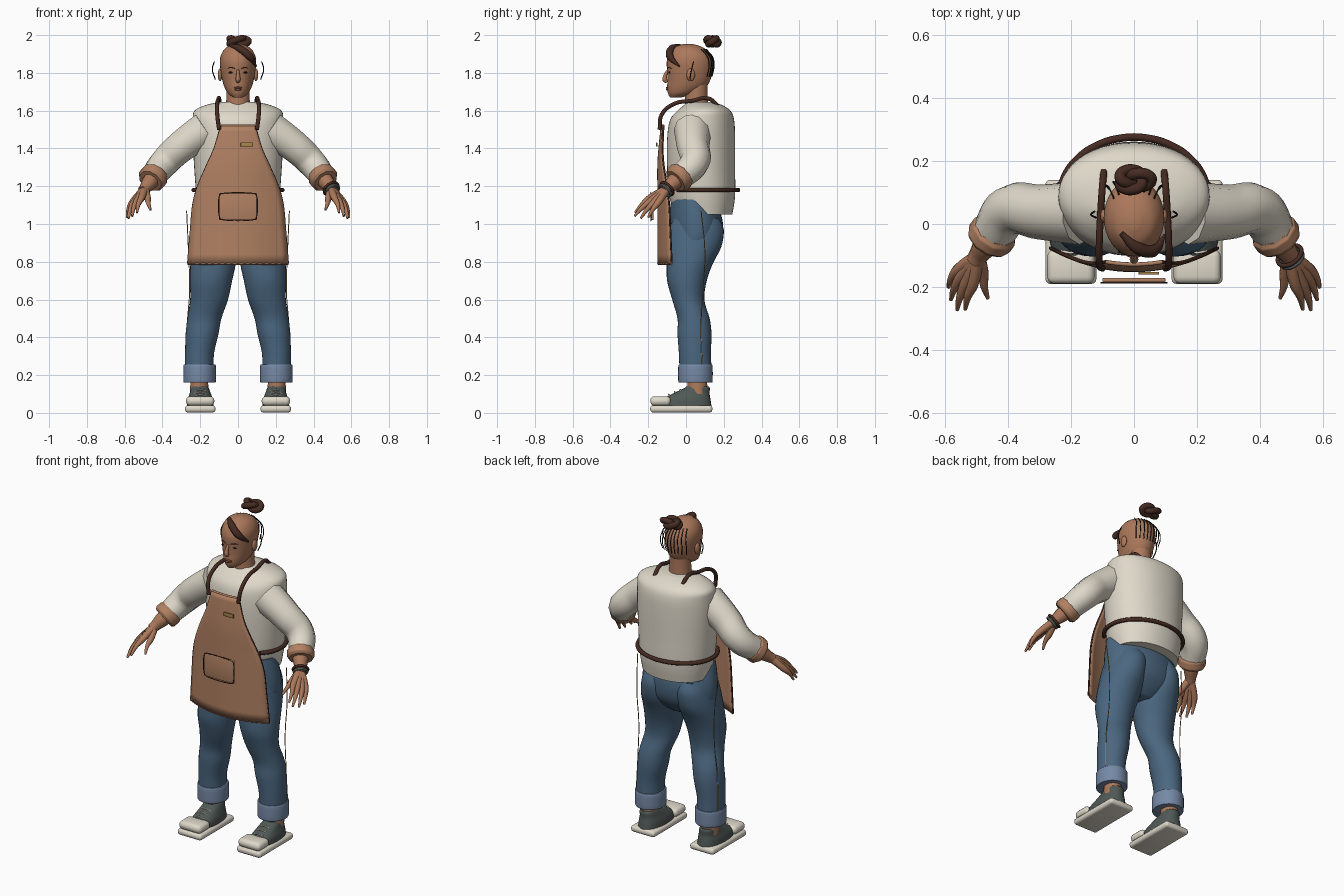
import bpy, bmesh, math
from mathutils import Vector, Matrix

default = bpy.data.objects.get("Cube")
if default:
    bpy.data.objects.remove(default, do_unlink=True)


def material(name, colour):
    mat = bpy.data.materials.new(name)
    mat.use_nodes = True
    mat.diffuse_color = (*colour, 1)
    for node in mat.node_tree.nodes:
        if node.type == 'BSDF_PRINCIPLED':
            node.inputs["Base Color"].default_value = (*colour, 1)
            node.inputs["Roughness"].default_value = 0.8
    return mat


SKIN = material("skin", (.41, .19, .105))
HAIR = material("dark brown", (.06, .024, .016))
CREAM = material("cream cloth", (.74, .69, .59))
TAN = material("tan canvas", (.44, .22, .125))
DENIM = material("blue denim", (.07, .135, .215))
FADED = material("faded denim", (.18, .25, .38))
GREY = material("shoe grey", (.08, .1, .095))
LIP = material("lip brown", (.28, .095, .06))
BRASS = material("brass", (.4, .23, .07))
BLACK = material("near black", (.015, .012, .01))


def finish(obj, mat):
    """Give an object its colour and smooth shading."""
    obj.data.materials.clear()
    obj.data.materials.append(mat)
    bpy.ops.object.select_all(action='DESELECT')
    obj.select_set(True)
    bpy.context.view_layer.objects.active = obj
    bpy.ops.object.shade_smooth_by_angle(angle=math.radians(45))
    return obj


def from_bmesh(name, bm, mat):
    bmesh.ops.recalc_face_normals(bm, faces=bm.faces[:])
    mesh = bpy.data.meshes.new(name)
    bm.to_mesh(mesh)
    bm.free()
    obj = bpy.data.objects.new(name, mesh)
    bpy.context.scene.collection.objects.link(obj)
    return finish(obj, mat)


def smooth_rows(rows, steps=4):
    """Interpolate rows of numbers with a smooth spline."""
    out, last = [], len(rows) - 1
    for i in range(last):
        a, b, c, d = (Vector(rows[min(max(i + k, 0), last)]) for k in (-1, 0, 1, 2))
        for s in range(steps):
            t = s / steps
            out.append(b + (c - a) * (t / 2) + (2 * a - 5 * b + 4 * c - d) * (t * t / 2)
                       + (3 * b - a - 3 * c + d) * (t ** 3 / 2))
    return out + [Vector(rows[last])]


def loft(name, rows, mat, side=1, power=2, segments=32):
    """Stack of level ovals; each row is height, centre x, centre y, radius x, radius y."""
    bm, rings = bmesh.new(), []
    for z, cx, cy, rx, ry in smooth_rows(rows):
        ring = []
        for i in range(segments):
            angle = math.tau * i / segments
            c, s = math.cos(angle), math.sin(angle)
            x = math.copysign(abs(c) ** (2 / power), c) * rx
            y = math.copysign(abs(s) ** (2 / power), s) * ry
            ring.append(bm.verts.new((side * cx + x, cy + y, z)))
        rings.append(ring)
    for low, high in zip(rings, rings[1:]):
        for i in range(segments):
            j = (i + 1) % segments
            bm.faces.new((low[i], low[j], high[j], high[i]))
    bm.faces.new(rings[0])
    bm.faces.new(rings[-1])
    return from_bmesh(name, bm, mat)


def tube(name, points, radii, mat, side=1, closed=False):
    """Round tube along a smooth path, with one radius or one for each point."""
    if not isinstance(radii, (list, tuple)):
        radii = [radii] * len(points)
    curve = bpy.data.curves.new(name, 'CURVE')
    curve.dimensions = '3D'
    curve.bevel_depth = 1
    curve.bevel_resolution = 3
    curve.resolution_u = 6
    curve.use_fill_caps = True
    spline = curve.splines.new('BEZIER')
    spline.bezier_points.add(len(points) - 1)
    spline.use_cyclic_u = closed
    for knot, (x, y, z), radius in zip(spline.bezier_points, points, radii):
        knot.co = (side * x, y, z)
        knot.radius = radius
        knot.handle_left_type = knot.handle_right_type = 'AUTO'
    obj = bpy.data.objects.new(name, curve)
    bpy.context.scene.collection.objects.link(obj)
    bpy.ops.object.select_all(action='DESELECT')
    obj.select_set(True)
    bpy.context.view_layer.objects.active = obj
    bpy.ops.object.convert(target='MESH')
    return finish(bpy.context.view_layer.objects.active, mat)


def box(name, centre, size, mat, bevel=.004):
    bm = bmesh.new()
    bmesh.ops.create_cube(bm, size=1, matrix=Matrix.Translation(centre) @ Matrix.Diagonal((*size, 1)))
    bmesh.ops.bevel(bm, geom=bm.edges[:], offset=bevel, segments=3, profile=.5, affect='EDGES')
    return from_bmesh(name, bm, mat)


def ball(name, centre, size, mat):
    bm = bmesh.new()
    bmesh.ops.create_uvsphere(bm, u_segments=20, v_segments=12, radius=1,
                              matrix=Matrix.Translation(centre) @ Matrix.Diagonal((*size, 1)))
    return from_bmesh(name, bm, mat)


# Head and face
loft("head", [(1.67, 0, -.055, .025, .03), (1.69, 0, -.025, .052, .07), (1.72, 0, 0, .07, .1),
              (1.76, 0, .015, .083, .113), (1.81, 0, .02, .092, .12), (1.86, 0, .02, .096, .122),
              (1.9, 0, .02, .088, .108), (1.935, 0, .015, .062, .075), (1.953, 0, .01, .02, .025)], SKIN)
loft("neck", [(1.6, 0, .055, .07, .065), (1.66, 0, .055, .062, .06), (1.76, 0, .055, .06, .06)], SKIN)
tube("nose", [(0, -.095, 1.815), (0, -.11, 1.785), (0, -.112, 1.765), (0, -.1, 1.752)],
     [.007, .01, .014, .009], SKIN)
ball("upper_lip", (0, -.099, 1.722), (.024, .008, .005), LIP)
ball("lower_lip", (0, -.097, 1.712), (.02, .008, .006), LIP)

# Topknot, swept fringe and fine strands
knot = []
for i in range(24):
    a = math.tau * i / 24
    reach = .04 + .015 * math.cos(3 * a)
    knot.append((reach * math.cos(2 * a), .14 + .6 * reach * math.sin(2 * a), 1.967 + .015 * math.sin(3 * a)))
tube("hair_bun", knot, .018, HAIR, closed=True)
tube("hair_fringe", [(-.04, -.03, 1.945), (.01, -.075, 1.928), (.06, -.085, 1.888), (.097, -.035, 1.835)],
     [.008, .02, .02, .004], HAIR)
for i in range(-4, 5):
    x = i * .02
    depth = .148 * math.sqrt(1 - (x / .14) ** 2)
    tube("back_hair_strand", [(x * .8, depth - .04, 1.925), (x, depth - .005, 1.88),
                              (x * 1.1, depth, 1.83), (x, depth - .01, 1.78)], .0025, BLACK)

# Shirt and waist tie
loft("shirt_body", [(1.05, 0, .095, .2, .15), (1.15, 0, .085, .22, .175), (1.3, 0, .08, .232, .18),
                    (1.45, 0, .08, .24, .18), (1.55, 0, .085, .24, .17), (1.6, 0, .095, .23, .14),
                    (1.63, 0, .09, .17, .1), (1.645, 0, .075, .1, .07)], CREAM, power=2.1, segments=48)
arc = [math.radians(a) for a in range(-40, 221, 20)]
tube("waist_tie", [(.235 * math.cos(a), .08 + .195 * math.sin(a), 1.18) for a in arc], .012, HAIR)

# Trouser seat
loft("trouser_hips", [(.8, 0, .03, .1, .07), (.84, 0, .035, .18, .11), (.9, 0, .05, .228, .135),
                      (.98, 0, .055, .235, .142), (1.06, 0, .048, .225, .135),
                      (1.13, 0, .035, .21, .112)], DENIM, segments=40)

# Apron, a curved panel with dark edging
apron_rows = smooth_rows([(.79, .265, 0), (.97, .25, 0), (1.1, .238, 0), (1.2, .212, 0),
                          (1.31, .165, 0), (1.4, .125, .006), (1.52, .09, .018)], 3)


def on_apron(row, u):
    z, half, back = row
    x = half * u
    return x, -.146 + x * x + back, z


bm = bmesh.new()
columns = [i / 8 for i in range(-8, 9)]
grid = [[bm.verts.new(on_apron(row, u)) for u in columns] for row in apron_rows]
for low, high in zip(grid, grid[1:]):
    for i in range(len(columns) - 1):
        bm.faces.new((low[i], low[i + 1], high[i + 1], high[i]))
apron = from_bmesh("apron", bm, TAN)
thickness = apron.modifiers.new("thickness", 'SOLIDIFY')
thickness.thickness = .012
thickness.offset = 0
for u in (-1, 1):
    tube("apron_side_edging", [on_apron(row, u) for row in apron_rows], .005, HAIR)
for row in (apron_rows[0], apron_rows[-1]):
    tube("apron_hem", [on_apron(row, u) for u in columns], .0065, TAN)
box("apron_pocket", (0, -.178, 1.092), (.2, .014, .142), TAN, .005)
tube("pocket_stitching", [(x, -.186, z) for x, z in ((-.09, 1.025), (.09, 1.025), (.098, 1.035), (.098, 1.152),
                          (.09, 1.16), (-.09, 1.16), (-.098, 1.152), (-.098, 1.035))], .0025, HAIR, closed=True)
box("name_plate", (.047, -.156, 1.42), (.065, .008, .022), BRASS, .002)

# Parts that come in left and right pairs
wrist = (.493, -.1, 1.187)
fingers = {"index": ((.512, -.195, 1.135), (.535, -.27, 1.06)),
           "middle": ((.535, -.19, 1.12), (.56, -.272, 1.042)),
           "ring": ((.552, -.172, 1.112), (.58, -.24, 1.03)),
           "little": ((.562, -.15, 1.11), (.588, -.2, 1.035)),
           "thumb": ((.478, -.16, 1.135), (.463, -.235, 1.075))}
for side, label in ((1, "left_"), (-1, "right_")):
    # Face details and straps
    ball(label + "eye", (side * .036, -.088, 1.802), (.015, .005, .005), BLACK)
    tube(label + "eyebrow", [(.016, -.099, 1.822), (.036, -.092, 1.829), (.057, -.077, 1.823)],
         [.002, .003, .001], HAIR, side)
    ball(label + "ear", (side * .095, .025, 1.79), (.012, .022, .034), SKIN)
    tube(label + "side_strand", [(.125, .04, 1.86), (.136, .03, 1.82), (.12, .02, 1.765)], .003, BLACK, side)
    tube(label + "apron_strap", [(.1, -.14, 1.5), (.11, -.128, 1.58), (.11, -.06, 1.637), (.106, .03, 1.652),
                                 (.1, .12, 1.664), (.095, .168, 1.625)], .011, HAIR, side)
    # Arm and hand
    tube(label + "sleeve", [(.17, .035, 1.5), (.3, .038, 1.41), (.39, .045, 1.325), (.452, -.036, 1.244)],
         [.1, .087, .08, .068], CREAM, side)
    tube(label + "sleeve_cuff", [(.436, -.016, 1.266), (.442, -.025, 1.257), (.458, -.047, 1.236),
                                 (.464, -.056, 1.228)], [.068, .077, .077, .066], TAN, side)
    tube(label + "forearm", [(.44, -.025, 1.258), (.47, -.067, 1.218), wrist, (.503, -.117, 1.174)],
         [.05, .042, .031, .029], SKIN, side)
    for finger, (knuckle, tip) in fingers.items():
        middle = (Vector(knuckle) + Vector(tip)) / 2 + Vector((.004, 0, .006))
        tube(label + finger + "_finger", [wrist, knuckle, middle, tip], [.022, .018, .012, .006], SKIN, side)
    # Leg with turned-up hem and side seam
    loft(label + "trouser_leg", [(.24, .205, .05, .075, .085), (.32, .203, .047, .077, .085),
                                 (.42, .19, .045, .087, .09), (.5, .178, .04, .09, .085),
                                 (.6, .153, .012, .1, .085), (.7, .143, .005, .112, .105),
                                 (.79, .132, .02, .12, .122), (.88, .123, .042, .115, .145),
                                 (.97, .115, .055, .105, .145), (1.03, .11, .055, .09, .12)], DENIM, side)
    loft(label + "trouser_hem", [(.16, .203, .05, .081, .086), (.17, .203, .05, .086, .091),
                                 (.245, .203, .05, .086, .091), (.256, .203, .05, .08, .085)], FADED, side)
    tube(label + "seam_stitching", [(.272, .08, 1.07), (.262, .1, .85), (.256, .09, .65),
                                    (.268, .08, .48), (.276, .085, .26)], .0025, BRASS, side)
    # Shoe
    loft(label + "ankle", [(.1, .205, .06, .05, .055), (.2, .205, .06, .045, .05)], SKIN, side)
    box(label + "shoe_sole", (side * .2, -.025, .021), (.162, .33, .038), CREAM, .016)
    box(label + "toe_cap", (side * .2, -.135, .063), (.15, .108, .05), CREAM, .022)
    loft(label + "shoe_upper", [(.035, .2, 0, .07, .135), (.07, .2, .002, .067, .128), (.1, .2, .025, .057, .1),
                                (.13, .202, .058, .048, .068), (.14, .203, .06, .042, .06)], GREY, side, 2.4)
    for i in range(3):
        y, z = -.085 + i * .03, .098 + i * .013
        tube(label + "shoe_lace", [(.17, y, z - .01), (.2, y - .006, z), (.23, y, z - .01)], .004, CREAM, side)

# Two bracelets on the left wrist
turn = Vector((.105, -.15, -.14)).to_track_quat('Z', 'Y')
for name, slide, radius, mat in (("cord_bracelet", 0, .042, HAIR), ("bead_bracelet", .016, .037, GREY)):
    ring = [Vector(wrist) + turn @ Vector((radius * math.cos(i * math.tau / 12),
                                           radius * math.sin(i * math.tau / 12), slide)) for i in range(12)]
    tube(name, ring, .007, mat, closed=True)
